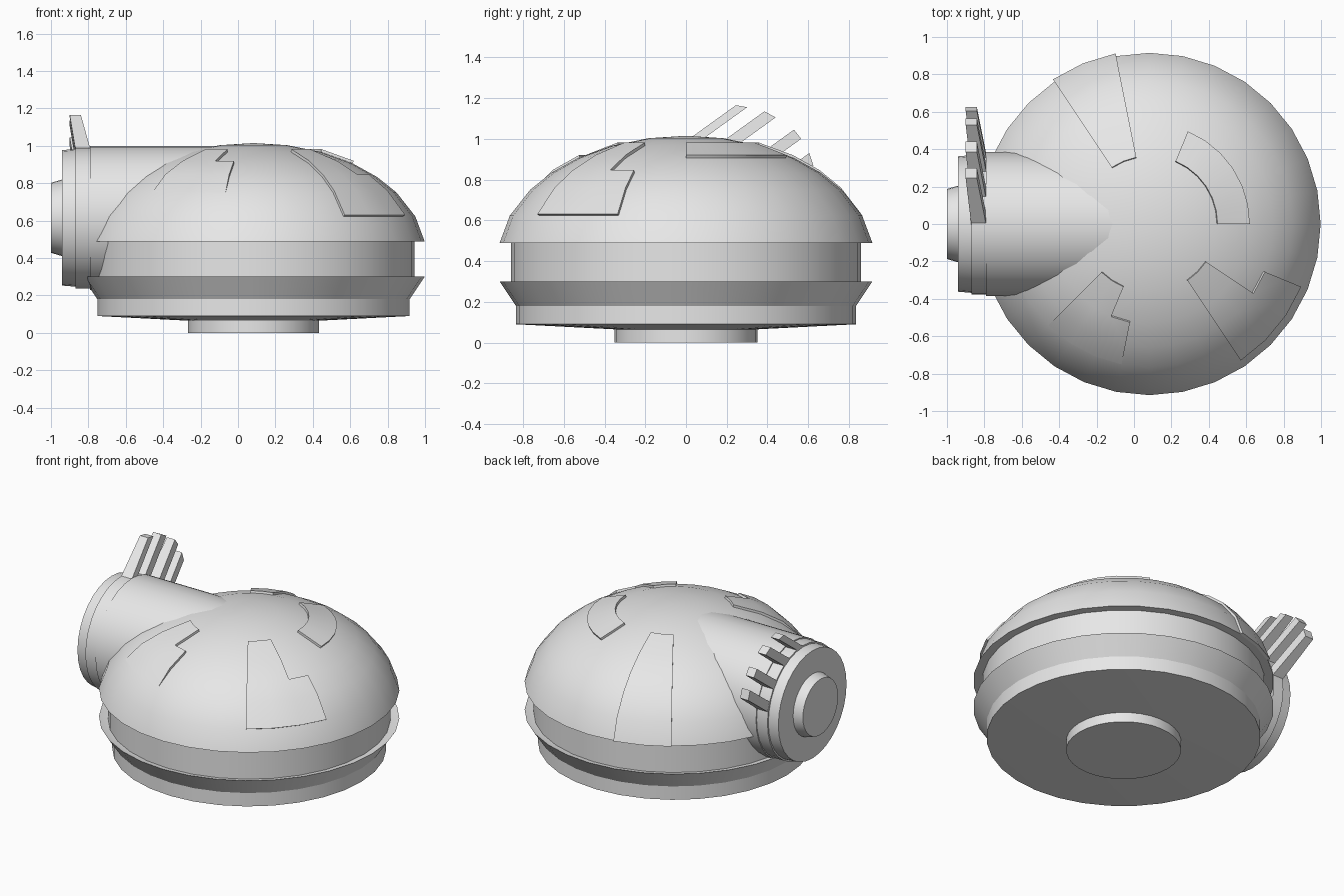
import bpy
import bmesh
import math
from mathutils import Matrix, Vector

cube = bpy.data.objects.get("Cube")
if cube:
    bpy.data.objects.remove(cube, do_unlink=True)

SEGS = 32
STEP = 2 * math.pi / SEGS
CENTRE_X = 0.083
WALL = 0.015

grey = bpy.data.materials.new("plain_grey")
grey.use_nodes = True
grey.diffuse_color = (0.8, 0.8, 0.8, 1)
grey.node_tree.nodes["Principled BSDF"].inputs["Base Color"].default_value = (0.8, 0.8, 0.8, 1)


def finish(bm, name, smooth=True):
    """Turn a bmesh into a shaded object."""
    bmesh.ops.remove_doubles(bm, verts=bm.verts, dist=0.0001)
    bmesh.ops.recalc_face_normals(bm, faces=bm.faces)
    mesh = bpy.data.meshes.new(name)
    bm.to_mesh(mesh)
    bm.free()
    mesh.materials.append(grey)
    obj = bpy.data.objects.new(name, mesh)
    bpy.context.collection.objects.link(obj)
    if smooth:
        bpy.ops.object.select_all(action='DESELECT')
        obj.select_set(True)
        bpy.context.view_layer.objects.active = obj
        bpy.ops.object.shade_smooth_by_angle(angle=math.radians(30))
    return obj


def lathe(name, profile, matrix):
    """Spin a (radius, height) profile around local z, then place it."""
    bm = bmesh.new()
    verts = [bm.verts.new((r, 0, z)) for r, z in profile]
    edges = [bm.edges.new(pair) for pair in zip(verts, verts[1:])]
    bmesh.ops.spin(bm, geom=verts + edges, cent=(0, 0, 0), axis=(0, 0, 1),
                   angle=2 * math.pi, steps=SEGS, use_duplicate=False)
    bm.transform(matrix)
    return finish(bm, name)


# Dome shape: part of a flattened sphere, shared by the shell and its plates
RINGS = [0, 0.18, 0.36, 0.53, 0.66, 0.765, 0.865, 0.915]
WIDE, TALL, BASE = 0.922, 0.6, 0.415


def dome_height(r):
    return BASE + TALL * math.sqrt(1 - (r / WIDE) ** 2)


def dome_point(ring, seg, lift):
    r = RINGS[ring]
    z = dome_height(r)
    normal = Vector((r / WIDE ** 2, (z - BASE) / TALL ** 2)).normalized()
    r, z = r + normal.x * lift, z + normal.y * lift
    a = seg * STEP
    return Vector((CENTRE_X + r * math.cos(a), r * math.sin(a), z))


on_body = Matrix.Translation((CENTRE_X, 0, 0))
lathe("dome_shell", [(r, dome_height(r)) for r in RINGS] + [(0.86, 0.49), (0, 0.49)], on_body)
lathe("neck_band", [(0, 0.5), (0.86, 0.5), (0.86, 0.28), (0, 0.28)], on_body)
lathe("flared_base", [(0, 0.285), (0.86, 0.285), (0.915, 0.3), (0.835, 0.18),
                      (0.835, 0.09), (0.35, 0.065), (0, 0.065)], on_body)
lathe("foot", [(0, 0.08), (0.35, 0.08), (0.35, 0), (0, 0)], on_body)


def plate(name, blocks, taper=False):
    """Raised dome plate from (first ring, last ring, first seg, last seg) blocks."""
    cells = {(r, s) for r0, r1, s0, s1 in blocks
             for r in range(r0, r1) for s in range(s0, s1)}
    last = max(r for r, s in cells) + 1
    bm = bmesh.new()

    def quad(points):
        bm.faces.new([bm.verts.new(p) for p in points])

    def top(r, s):
        return dome_point(r, s, 0.001 if taper and r == last else WALL)

    for r, s in cells:
        corners = [(r, s), (r + 1, s), (r + 1, s + 1), (r, s + 1)]
        sides = [(r, s - 1), (r + 1, s), (r, s + 1), (r - 1, s)]
        quad([top(*c) for c in corners])
        quad([dome_point(*c, -0.005) for c in reversed(corners)])
        # Walls only along the outline
        for i, side in enumerate(sides):
            if side not in cells:
                a, b = corners[i], corners[(i + 1) % 4]
                quad([top(*a), top(*b), dome_point(*b, -0.005), dome_point(*a, -0.005)])
    return finish(bm, name)


plate("stepped_plate_left", [(2, 6, 27, 29), (4, 6, 29, 30)])
plate("stepped_plate_right", [(2, 5, 20, 22), (3, 5, 22, 23)], taper=True)
plate("straight_plate_back", [(2, 7, 9, 11)])
plate("curved_plate_top", [(2, 3, 0, 6)])

# Side pod, lying along x with its hub pointing right
AXIS_Z = 0.615
on_side = Matrix.Translation((0, 0, AXIS_Z)) @ Matrix.Rotation(-math.pi / 2, 4, 'Y')
lathe("side_pod", [(0, 0), (0.385, 0), (0.385, 0.79), (0.378, 0.79), (0.378, 0.87),
                   (0.368, 0.87), (0.362, 0.94), (0, 0.94)], on_side)
lathe("pod_hub", [(0, 0.92), (0.205, 0.92), (0.205, 0.94), (0.187, 1), (0, 1)], on_side)

# Swept fins on the pod: tip edge in (y, z), swept down and forward
tips = [((0.245, 1.165), (0.3, 1.155)), ((0.385, 1.135), (0.44, 1.105)),
        ((0.53, 1.045), (0.565, 1.0)), ((0.605, 0.93), (0.625, 0.87))]
sweep = Vector((-0.25, -0.18))
for number, (upper, lower) in enumerate(tips, 1):
    bm = bmesh.new()
    tip = [Vector(upper), Vector(lower)]
    loops = []
    for (x0, x1), shift in (((-0.9, -0.84), Vector((0, 0))), ((-0.87, -0.79), sweep)):
        (ya, za), (yb, zb) = [p + shift for p in tip]
        loops.append([bm.verts.new(c) for c in
                      ((x0, ya, za), (x1, ya, za), (x1, yb, zb), (x0, yb, zb))])
    end, root = loops
    bm.faces.new(end)
    bm.faces.new(root[::-1])
    for i in range(4):
        j = (i + 1) % 4
        bm.faces.new((end[i], root[i], root[j], end[j]))
    finish(bm, f"fin_{number}", smooth=False)
